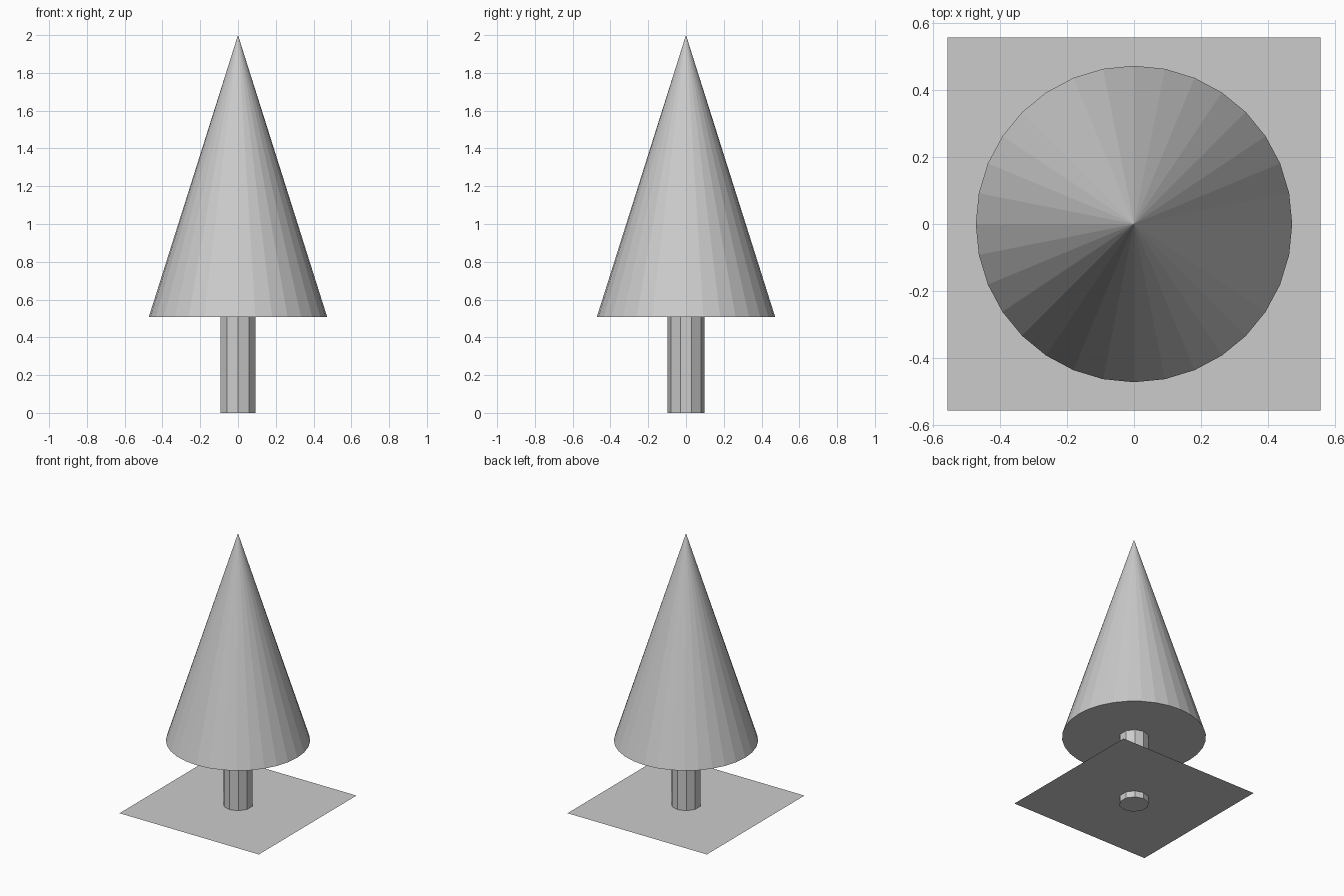
import bpy

if "Cube" in bpy.data.objects:
    bpy.data.objects.remove(bpy.data.objects["Cube"])

# Main dimensions
GROUND_Z = 0.045
TRUNK_R, TRUNK_SIDES = 0.098, 10
FOLIAGE_Z, TOP_Z = 0.508, 2.0
FOLIAGE_R, FOLIAGE_SIDES = 0.472, 32


def span(z0, z1):
    """Depth and centre for a primitive standing between two heights."""
    return {"depth": z1 - z0, "location": (0, 0, (z0 + z1) / 2)}


# Ground patch: a single flat square that the trunk passes through
bpy.ops.mesh.primitive_plane_add(size=1.112, location=(0, 0, GROUND_Z))
bpy.context.object.name = "ground_patch"

# Trunk: ten-sided column
bpy.ops.mesh.primitive_cylinder_add(vertices=TRUNK_SIDES, radius=TRUNK_R,
                                    **span(0, FOLIAGE_Z))
bpy.context.object.name = "trunk"

# Foliage: one tall faceted cone
bpy.ops.mesh.primitive_cone_add(vertices=FOLIAGE_SIDES, radius1=FOLIAGE_R,
                                radius2=0, **span(FOLIAGE_Z, TOP_Z))
bpy.context.object.name = "foliage"
